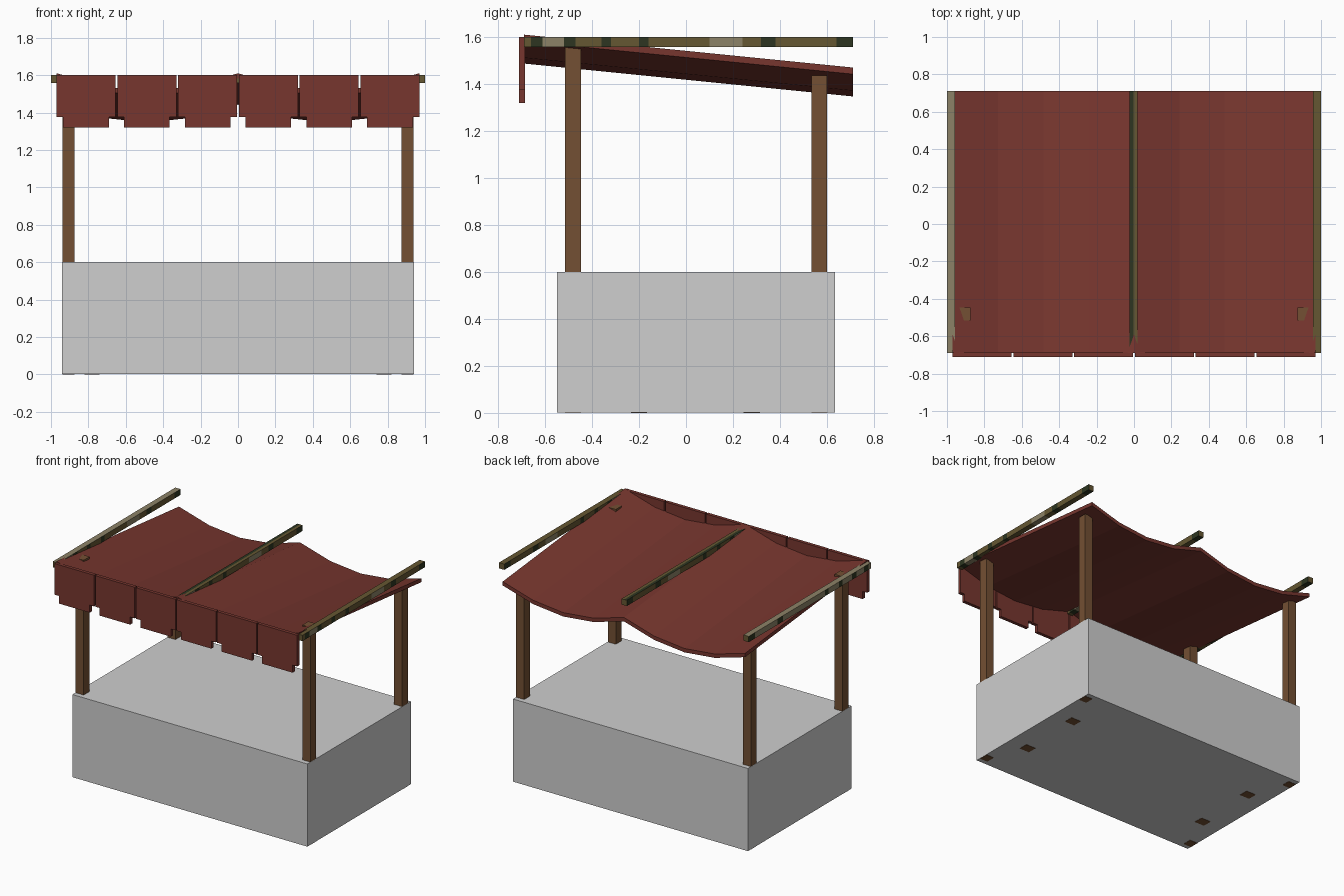
import bpy, bmesh

if "Cube" in bpy.data.objects:
    bpy.data.objects.remove(bpy.data.objects["Cube"])

def mat(name, rgb):
    m = bpy.data.materials.new(name)
    m.diffuse_color = (*rgb, 1)
    m.use_nodes = True
    m.node_tree.nodes["Principled BSDF"].inputs["Base Color"].default_value = m.diffuse_color
    return m

RED = mat("red_cloth", (0.185, 0.037, 0.028))
BROWN = mat("brown_wood", (0.172, 0.08, 0.033))
GREY = mat("light_grey", (0.62, 0.62, 0.62))
OLIVE = mat("olive", (0.13, 0.095, 0.032))
TAN = mat("tan", (0.265, 0.225, 0.135))
DARK = mat("dark_green", (0.026, 0.036, 0.015))

def finish(name, bm, mats):
    bmesh.ops.recalc_face_normals(bm, faces=bm.faces)
    me = bpy.data.meshes.new(name)
    bm.to_mesh(me)
    bm.free()
    for m in mats:
        me.materials.append(m)
    ob = bpy.data.objects.new(name, me)
    bpy.context.collection.objects.link(ob)
    return ob

def box(name, x, y, z, m):
    bm = bmesh.new()
    bmesh.ops.create_cube(bm, size=1)
    for v in bm.verts:
        for i, r in enumerate((x, y, z)):
            v.co[i] = r[0] if v.co[i] < 0 else r[1]
    return finish(name, bm, [m])

def sweep_y(name, rings, mats):
    """Closed solid joining equal rings of points."""
    bm = bmesh.new()
    rows = [[bm.verts.new(p) for p in r] for r in rings]
    n = len(rows[0])
    for a, b in zip(rows, rows[1:]):
        for i in range(n):
            bm.faces.new((a[i], a[(i + 1) % n], b[(i + 1) % n], b[i]))
    bm.faces.new(rows[0])
    bm.faces.new(rows[-1])
    return finish(name, bm, mats)

# Counter block
box("counter_block", (-0.94, 0.94), (-0.55, 0.635), (0.002, 0.6), GREY)

# Table inside the block
box("table_top", (-0.87, 0.87), (-0.35, 0.43), (0.54, 0.598), BROWN)
for s, side in ((-1, "left"), (1, "right")):
    xs = sorted((s * 0.74, s * 0.82))
    for y, end in ((-0.2, "front"), (0.28, "back")):
        box(f"table_leg_{end}_{side}", xs, (y - 0.035, y + 0.035), (0, 0.56), BROWN)
    # Corner posts
    xs = sorted((s * 0.875, s * 0.939))
    box(f"front_post_{side}", xs, (-0.515, -0.447), (0, 1.575), BROWN)
    box(f"back_post_{side}", xs, (0.535, 0.6), (0, 1.437), BROWN)

# Sagging canopy: two bays of four facets, sloping to the back
sag = [0, 0.07, 0.095, 0.07, 0, 0.07, 0.095, 0.07, 0]
def canopy_ring(y, z):
    xs = [-0.97 + 0.2425 * i for i in range(9)]
    top = [(x, y, z - d) for x, d in zip(xs, sag)]
    return top + [(x, y, zz - 0.028) for x, y, zz in reversed(top)]
sweep_y("canopy", [canopy_ring(-0.69, 1.61), canopy_ring(0.71, 1.47)], [RED])

# Valance flaps along the front
for k in range(6):
    c = -0.8125 + 0.325 * k
    half = [(0.122, 1.32), (0.122, 1.375), (0.158, 1.375), (0.158, 1.6)]
    prof = [(c + x, z) for x, z in half] + [(c - x, z) for x, z in reversed(half)]
    sweep_y(f"valance_flap_{k + 1}",
            [[(x, y, z) for x, z in prof] for y in (-0.71, -0.685)], [RED])

# Camouflage rails: cut along y, patches chosen by segment and direction
cuts = [-0.69, -0.66, -0.61, -0.52, -0.47, -0.36, -0.32, -0.2, -0.16,
        0.1, 0.24, 0.32, 0.38, 0.56, 0.64, 0.71]
patch = [0, 2, 1, 2, 0, 2, 0, 2, 0, 1, 0, 2, 0, 0, 2]
for x, name in ((-0.978, "left"), (-0.002, "centre"), (0.978, "right")):
    prof = [(x - 0.021, 1.558), (x + 0.021, 1.558), (x + 0.021, 1.6),
            (x, 1.6), (x - 0.021, 1.6)]
    ob = sweep_y(f"roof_rail_{name}", [[(px, y, z) for px, z in prof] for y in cuts],
                 [OLIVE, TAN, DARK])
    for f in ob.data.polygons:
        seg = max(i for i in range(15) if f.center.y > cuts[i] - 1e-4)
        if f.normal.z > 0.5:
            if name == "left":
                f.material_index = 1
            elif name == "centre":
                f.material_index = 2 if f.center.x < x else 0
            else:
                f.material_index = 0
        elif abs(f.normal.y) > 0.5:
            f.material_index = 0
        else:
            f.material_index = patch[seg]
            if name == "left" and f.normal.x < -0.5 and patch[seg] == 0:
                f.material_index = 1
